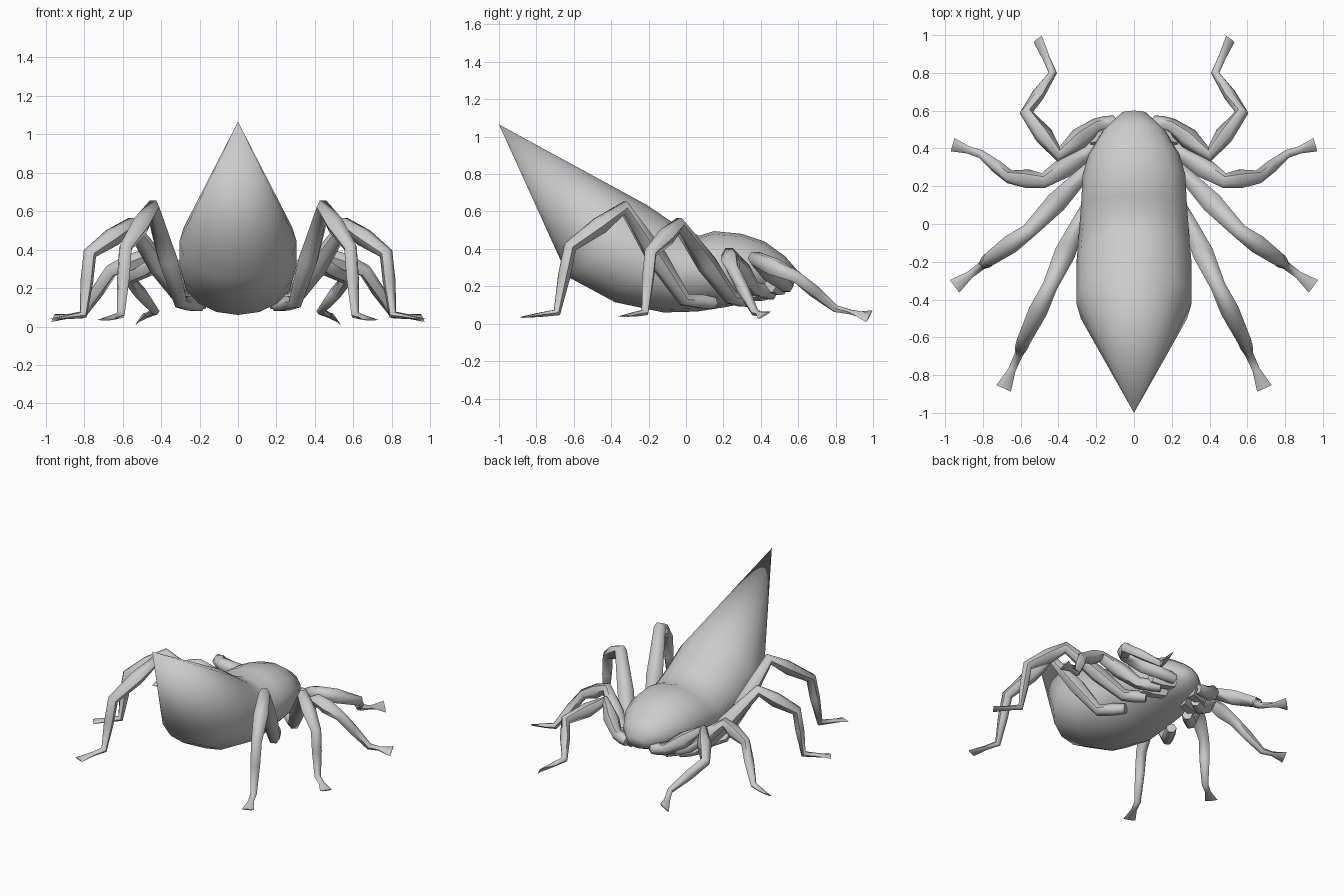
import bpy, bmesh
from math import sin, cos, pi, radians
from mathutils import Vector

if "Cube" in bpy.data.objects:
    bpy.data.objects.remove(bpy.data.objects["Cube"])


def skin(name, rings, angle, apex=None, mirror=False):
    """Loft a closed skin through equal-sized rings; optionally close the start to a point."""
    bm = bmesh.new()
    loops = [[bm.verts.new(p) for p in r] for r in rings]
    n = len(loops[0])
    for a, b in zip(loops, loops[1:]):
        for i in range(n):
            j = (i + 1) % n
            bm.faces.new((a[i], a[j], b[j], b[i]))
    if apex:
        tip = bm.verts.new(apex)
        for i in range(n):
            bm.faces.new((tip, loops[0][(i + 1) % n], loops[0][i]))
    else:
        bm.faces.new(loops[0])
    bm.faces.new(loops[-1])
    bmesh.ops.recalc_face_normals(bm, faces=bm.faces)
    me = bpy.data.meshes.new(name)
    bm.to_mesh(me)
    bm.free()
    ob = bpy.data.objects.new(name, me)
    bpy.context.collection.objects.link(ob)
    bpy.ops.object.select_all(action='DESELECT')
    ob.select_set(True)
    bpy.context.view_layer.objects.active = ob
    bpy.ops.object.shade_smooth_by_angle(angle=radians(angle))
    if mirror:
        ob.modifiers.new("Mirror", 'MIRROR')
    return ob


def leg(name, pts, tilt=0):
    """Jointed leg: swollen between joints, ending in a flat flared foot."""
    P = [Vector(p) for p in pts]
    # joint radii, then mid-segment swelling
    joint = [.035, .04, .04, .036, .022]
    mid = [.042, .056, .05, .034]
    path = []
    for i in range(len(P) - 1):
        path.append((P[i], joint[i], joint[i]))
        if i < 4:
            path.append((P[i].lerp(P[i + 1], .45), mid[i], mid[i]))
    path.append((P[4].lerp(P[5], .45), .02, .014))
    path.append((P[5], .042, .004))
    rings = []
    for k, (c, w, h) in enumerate(path):
        a = (c - path[k - 1][0]).normalized() if k else Vector()
        b = (path[k + 1][0] - c).normalized() if k < len(path) - 1 else Vector()
        d = (a + b).normalized()
        side = d.cross(Vector((0, 0, 1))).normalized()
        up = side.cross(d)
        if k == len(path) - 1:
            t = radians(tilt)
            side, up = side * cos(t) - up * sin(t), up * cos(t) + side * sin(t)
        rings.append([c + side * w * cos(q * pi / 3) + up * h * sin(q * pi / 3)
                      for q in range(6)])
    skin(name, rings, 60, mirror=True)


# body: (top y, top z, bottom y, bottom z, half width), ending in a rear spike
sections = [
    (-.21, .635, -.63, .25, .305),
    (-.04, .52, -.38, .115, .305),
    (.07, .47, -.12, .06, .29),
    (.15, .495, .06, .065, .28),
    (.30, .48, .22, .09, .272),
    (.42, .44, .32, .11, .24),
    (.53, .36, .44, .14, .17),
    (.60, .28, .57, .19, .07),
]
rings = []
for ty, tz, by, bz, w in sections:
    c = Vector((0, (ty + by) / 2, (tz + bz) / 2))
    v = Vector((0, ty, tz)) - c
    rings.append([c + v * cos(i * pi / 8) + Vector((w * sin(i * pi / 8), 0, 0))
                  for i in range(16)])
skin("body", rings, 80, apex=(0, -1, 1.065))

# four mirrored pairs of legs
leg("front_legs", [(.10, .54, .2), (.20, .52, .22), (.40, .37, .35),
                   (.57, .59, .25), (.43, .80, .08), (.51, .98, .04)], 50)
leg("second_legs", [(.15, .46, .16), (.27, .36, .19), (.48, .23, .37),
                    (.66, .25, .29), (.81, .37, .06), (.96, .42, .045)], 30)
leg("third_legs", [(.18, .34, .12), (.29, .24, .14), (.56, -.04, .53),
                   (.77, -.19, .38), (.805, -.22, .06), (.95, -.33, .04)])
leg("rear_legs", [(.20, .15, .11), (.30, -.01, .13), (.445, -.33, .62),
                  (.585, -.62, .41), (.61, -.69, .06), (.69, -.87, .035)])

# short leg sockets under the front of the body
for name, y, z in (("front_sockets", .5, .2), ("second_sockets", .41, .17)):
    rings = [[Vector((x, y + (x - .08) * -.35 + r * cos(i * pi / 3), z + r * sin(i * pi / 3)))
              for i in range(6)] for x, r in ((.08, .05), (.17, .055), (.23, .035))]
    skin(name, rings, 50, mirror=True)
